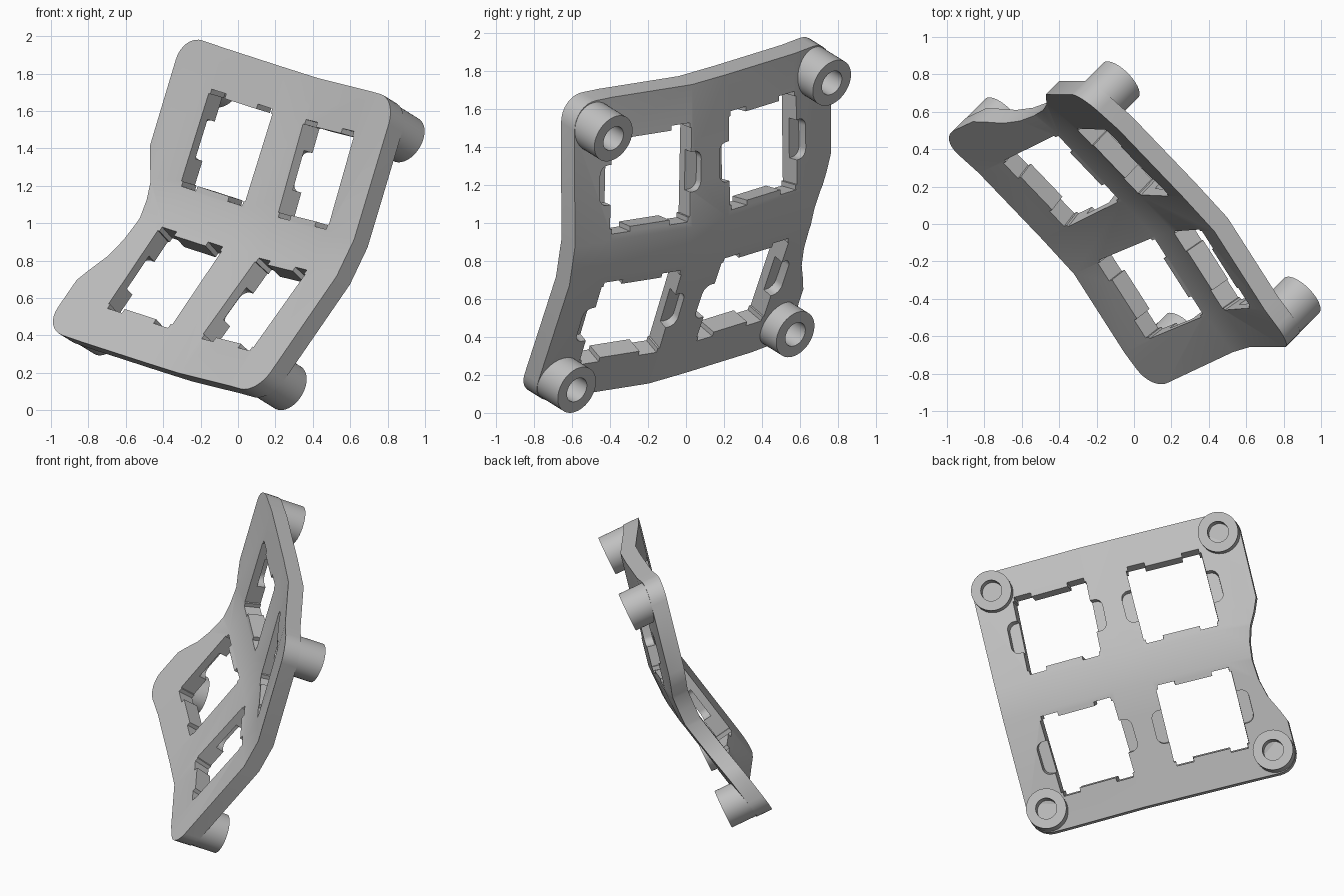
import bpy, bmesh, math
from mathutils import Matrix, Vector

cube = bpy.data.objects.get("Cube")
if cube:
    bpy.data.objects.remove(cube, do_unlink=True)

grey = bpy.data.materials.new("light grey")
grey.use_nodes = True
colour = (0.53, 0.53, 0.53, 1)
grey.diffuse_color = colour
grey.node_tree.nodes["Principled BSDF"].inputs["Base Color"].default_value = colour

# Plate frame: X across the columns, Y up the rows, Z out of the front face
X = Vector((0.631, -0.751, -0.191)).normalized()
Z = X.cross(Vector((0.427, 0.129, 0.895))).normalized()
Y = Z.cross(X)
FRAME = Matrix.Translation((0.098, 0.097, 0.93)) @ Matrix((X, Y, Z)).transposed().to_4x4()

THICK = 0.11
ROW_SLOPE, ROW_FOLD = 0.205, 0.11
FOLDS = [(-0.9, 0.145), (-0.61, 0.102), (-0.11, 0.067),
         (0.15, 0.055), (0.65, 0.126), (0.9, 0.142)]


def column_height(x):
    """Height and slope of the folded sheet across the columns."""
    for (x0, h0), (x1, h1) in zip(FOLDS, FOLDS[1:]):
        if x <= x1 or x1 == FOLDS[-1][0]:
            slope = (h1 - h0) / (x1 - x0)
            return h0 + slope * (x - x0), slope


def height(x, y):
    return column_height(x)[0] + ROW_SLOPE * max(0, abs(y) - ROW_FOLD)


def make_object(name, bm, matrix):
    bmesh.ops.recalc_face_normals(bm, faces=bm.faces[:])
    mesh = bpy.data.meshes.new(name)
    bm.to_mesh(mesh)
    bm.free()
    mesh.materials.append(grey)
    ob = bpy.data.objects.new(name, mesh)
    ob.matrix_world = matrix
    bpy.context.collection.objects.link(ob)
    return ob


def prism(name, outline, bottom, top, matrix):
    bm = bmesh.new()
    face = bm.faces.new([bm.verts.new((x, y, bottom)) for x, y in outline])
    new = bmesh.ops.extrude_face_region(bm, geom=[face])["geom"]
    verts = [v for v in new if isinstance(v, bmesh.types.BMVert)]
    bmesh.ops.translate(bm, vec=(0, 0, top - bottom), verts=verts)
    return make_object(name, bm, matrix)


def rounded_rect(half_x, half_y, radius, steps=8):
    points = []
    for i, (sx, sy) in enumerate([(1, 1), (-1, 1), (-1, -1), (1, -1)]):
        for k in range(steps + 1):
            t = math.pi / 2 * (i + k / steps)
            points.append((sx * (half_x - radius) + radius * math.cos(t),
                           sy * (half_y - radius) + radius * math.sin(t)))
    return points


def smooth(ob):
    bpy.ops.object.select_all(action="DESELECT")
    ob.select_set(True)
    bpy.context.view_layer.objects.active = ob
    bpy.ops.object.shade_smooth_by_angle(angle=math.radians(25))


# Plate outline with a scooped side, folded along the column and row lines
outline = rounded_rect(0.9, 0.88, 0.14)
scoop = [(-0.9, 0.27), (-0.865, 0.18), (-0.82, 0.09), (-0.79, -0.01),
         (-0.777, -0.13), (-0.785, -0.26), (-0.815, -0.38), (-0.87, -0.49), (-0.9, -0.56)]
outline[18:18] = scoop

bm = bmesh.new()
bm.faces.new([bm.verts.new((x, y, 0)) for x, y in outline])
cuts = [((x, 0, 0), (1, 0, 0)) for x, _ in FOLDS[1:-1]]
cuts += [((0, s * ROW_FOLD, 0), (0, 1, 0)) for s in (-1, 1)]
for point, normal in cuts:
    bmesh.ops.bisect_plane(bm, geom=bm.verts[:] + bm.edges[:] + bm.faces[:],
                           plane_co=point, plane_no=normal)
for v in bm.verts:
    v.co.z = height(v.co.x, v.co.y)
new = bmesh.ops.extrude_face_region(bm, geom=bm.faces[:])["geom"]
bmesh.ops.translate(bm, vec=(0, 0, -THICK),
                    verts=[v for v in new if isinstance(v, bmesh.types.BMVert)])
plate = make_object("plate", bm, FRAME)

# Window outline: square with a notch at each end of its upper and lower edges
quarter = [(0.252, 0.245), (0.24, 0.245), (0.24, 0.272), (0.125, 0.272), (0.125, 0.245)]
half = quarter + [(-x, y) for x, y in reversed(quarter)]
window = half + [(-x, -y) for x, y in half]

# Cut four tilted windows, each with a clip pocket on both sides of its back
cutters = []
for cx in (-0.365, 0.395):
    for side in (-1, 1):
        cy = side * 0.388
        normal = Vector((-column_height(cx)[1], -side * ROW_SLOPE, 1)).normalized()
        across = Vector((1, 0, column_height(cx)[1])).normalized()
        cell = Matrix((across, normal.cross(across), normal)).transposed().to_4x4()
        cell = FRAME @ Matrix.Translation((cx, cy, height(cx, cy))) @ cell
        cutters.append(prism("window_cutter", window, -0.3, 0.2, cell))
        cutters.append(prism("pocket_cutter", rounded_rect(0.325, 0.11, 0.05),
                             -0.17, -0.05, cell))

bpy.context.view_layer.objects.active = plate
for cutter in cutters:
    cutter.hide_render = True
    mod = plate.modifiers.new("cut", "BOOLEAN")
    mod.operation = "DIFFERENCE"
    mod.solver = "EXACT"
    mod.object = cutter
    bpy.ops.object.modifier_apply(modifier=mod.name)
    bpy.data.objects.remove(cutter, do_unlink=True)
smooth(plate)

# Corner posts with blind screw holes, all ending on one plane
for row, sy in (("lower", -1), ("upper", 1)):
    for col, sx in (("left", -1), ("right", 1)):
        x, y = sx * 0.766, sy * 0.74
        base = height(x, y) - 0.07
        profile = [(0, base), (0.132, base), (0.132, 0), (0.069, 0),
                   (0.069, base - 0.05), (0, base - 0.05)]
        bm = bmesh.new()
        verts = [bm.verts.new((r, 0, z)) for r, z in profile]
        edges = [bm.edges.new(pair) for pair in zip(verts, verts[1:])]
        bmesh.ops.spin(bm, geom=verts + edges, cent=(0, 0, 0), axis=(0, 0, 1),
                       angle=math.tau, steps=48)
        bmesh.ops.remove_doubles(bm, verts=bm.verts[:], dist=0.0005)
        smooth(make_object(f"{row}_{col}_post", bm, FRAME @ Matrix.Translation((x, y, 0))))
